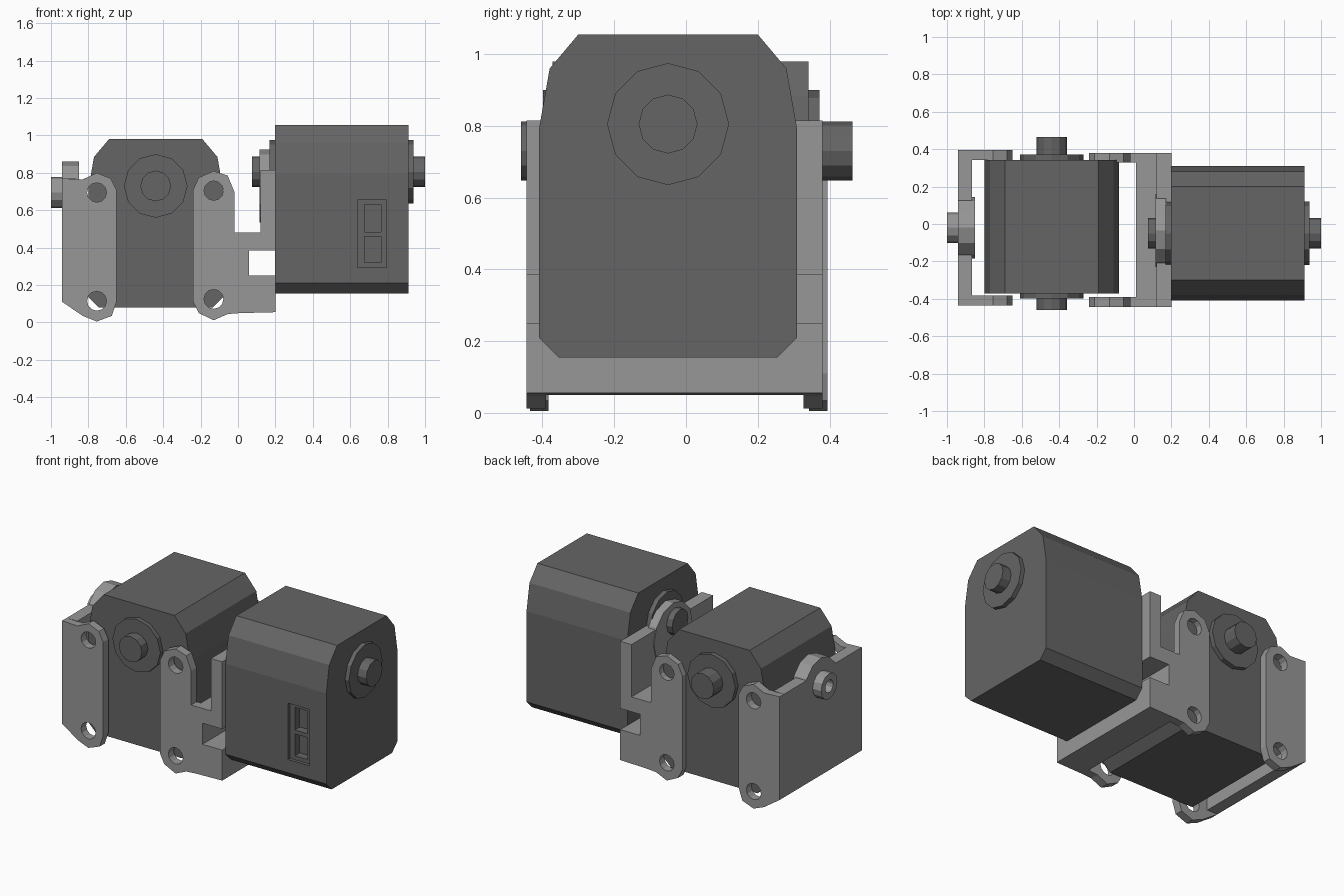
import bpy, bmesh, math
from mathutils import Matrix, Vector

cube = bpy.data.objects.get("Cube")
if cube:
    bpy.data.objects.remove(cube, do_unlink=True)


def material(name, grey):
    m = bpy.data.materials.new(name)
    m.use_nodes = True
    colour = (grey, grey, grey, 1)
    m.diffuse_color = colour
    m.node_tree.nodes["Principled BSDF"].inputs["Base Color"].default_value = colour
    return m


DARK = material("dark grey plastic", 0.13)
LIGHT = material("light grey plastic", 0.31)


def prism(name, pts, axis, lo, hi, mat):
    """Extrude a profile, (y, z) along x or (x, z) along y."""
    def place(p, d):
        return (d, p[0], p[1]) if axis == "x" else (p[0], d, p[1])
    bm = bmesh.new()
    face = bm.faces.new([bm.verts.new(place(p, lo)) for p in pts])
    geom = bmesh.ops.extrude_face_region(bm, geom=[face])["geom"]
    shift = Vector(place((0, 0), hi - lo))
    bmesh.ops.translate(bm, vec=shift, verts=[v for v in geom if isinstance(v, bmesh.types.BMVert)])
    bmesh.ops.recalc_face_normals(bm, faces=bm.faces)
    mesh = bpy.data.meshes.new(name)
    bm.to_mesh(mesh)
    bm.free()
    mesh.materials.append(mat)
    obj = bpy.data.objects.new(name, mesh)
    bpy.context.collection.objects.link(obj)
    return obj


def ring(cx, cy, r, n=12):
    return [(cx + r * math.cos(2 * math.pi * i / n), cy + r * math.sin(2 * math.pi * i / n))
            for i in range(n)]


def rect(x0, x1, z0, z1):
    return [(x0, z0), (x1, z0), (x1, z1), (x0, z1)]


def cut(obj, cutter):
    mod = obj.modifiers.new("cut", "BOOLEAN")
    mod.operation = "DIFFERENCE"
    mod.solver = "EXACT"
    mod.object = cutter
    bpy.context.view_layer.update()
    bpy.context.view_layer.objects.active = obj
    bpy.ops.object.modifier_apply(modifier=mod.name)
    bpy.data.objects.remove(cutter, do_unlink=True)


def motor(side, location, angle):
    half = 0.357
    # Chamfered case
    edge = [(0.305, 0), (0.36, 0.055), (0.36, 0.635), (0.33, 0.805), (0.25, 0.9)]
    profile = edge + [(-y, z) for y, z in reversed(edge)]
    case = prism(side + "_motor_case", profile, "x", -half, half, DARK)
    # Connector recess with two deeper sockets
    for box, depth in ((rect(0.085, 0.24, 0.14, 0.5), 0.02),
                       (rect(0.12, 0.21, 0.165, 0.305), 0.07),
                       (rect(0.12, 0.21, 0.33, 0.475), 0.07)):
        cut(case, prism("cutter", box, "y", -0.5, -0.36 + depth, DARK))
    parts = [case]
    # Horn discs and shafts at both ends
    for end, sign, disc, shaft in (("front", 1, 0.027, 0.088), ("rear", -1, 0.03, 0.122)):
        for part, r, length in (("horn", 0.17, disc), ("shaft", 0.082, shaft)):
            parts.append(prism(f"{side}_motor_{end}_{part}", ring(0, 0.65, r), "x",
                               sign * half, sign * (half + length), DARK))
    matrix = Matrix.Translation(location) @ Matrix.Rotation(angle, 4, "Z")
    for p in parts:
        p.data.transform(matrix)


motor("left", (0.555, -0.05, 0.155), 0)
motor("right", (-0.44, -0.015, 0.08), -math.pi / 2)


def flanges(name, profile, spans, hole_x, hole_zs):
    """Matching front and back plates with screw holes."""
    for end, (lo, hi) in zip(("front", "back"), spans):
        plate = prism(f"{name}_{end}_flange", profile, "y", lo, hi, LIGHT)
        for z in hole_zs:
            cut(plate, prism("cutter", ring(hole_x, z, 0.052), "y", lo - 0.1, hi + 0.1, LIGHT))


# End bracket: two flanges, wall, rounded boss and hollow pin
flanges("end_bracket",
        [(-0.94, 0.11), (-0.83, 0.035), (-0.755, 0.005), (-0.675, 0.035), (-0.65, 0.11),
         (-0.65, 0.71), (-0.68, 0.77), (-0.755, 0.8), (-0.83, 0.765), (-0.94, 0.77)],
        ((-0.435, -0.383), (0.343, 0.395)), -0.755, (0.695, 0.115))
wall = prism("end_bracket_wall", rect(-0.39, 0.35, 0.11, 0.77), "x", -0.94, -0.865, LIGHT)
boss = prism("end_bracket_boss", ring(-0.02, 0.695, 0.165), "x", -0.94, -0.85, LIGHT)
pin = prism("end_bracket_pin", ring(-0.02, 0.695, 0.082), "x", -1.0, -0.93, LIGHT)
cut(pin, prism("cutter", ring(-0.02, 0.695, 0.04), "x", -1.1, -0.945, LIGHT))

# Middle bracket: two flanges, notched channel and shaft boss
flanges("middle_bracket",
        [(-0.24, 0.11), (-0.21, 0.05), (-0.13, 0.012), (-0.055, 0.045), (0.01, 0.05),
         (0.01, 0.48), (-0.02, 0.48), (-0.02, 0.7), (-0.055, 0.785), (-0.13, 0.81),
         (-0.21, 0.775), (-0.24, 0.71)],
        ((-0.445, -0.39), (0.328, 0.38)), -0.13, (0.705, 0.125))
prism("middle_bracket_channel",
      [(0.01, 0.05), (0.2, 0.055), (0.2, 0.25), (0.06, 0.25), (0.06, 0.385), (0.2, 0.385),
       (0.2, 0.815), (0.12, 0.815), (0.12, 0.48), (0.01, 0.48)],
      "y", -0.445, 0.38, LIGHT)
prism("middle_bracket_boss", ring(-0.035, 0.73, 0.195), "x", 0.115, 0.17, LIGHT)
